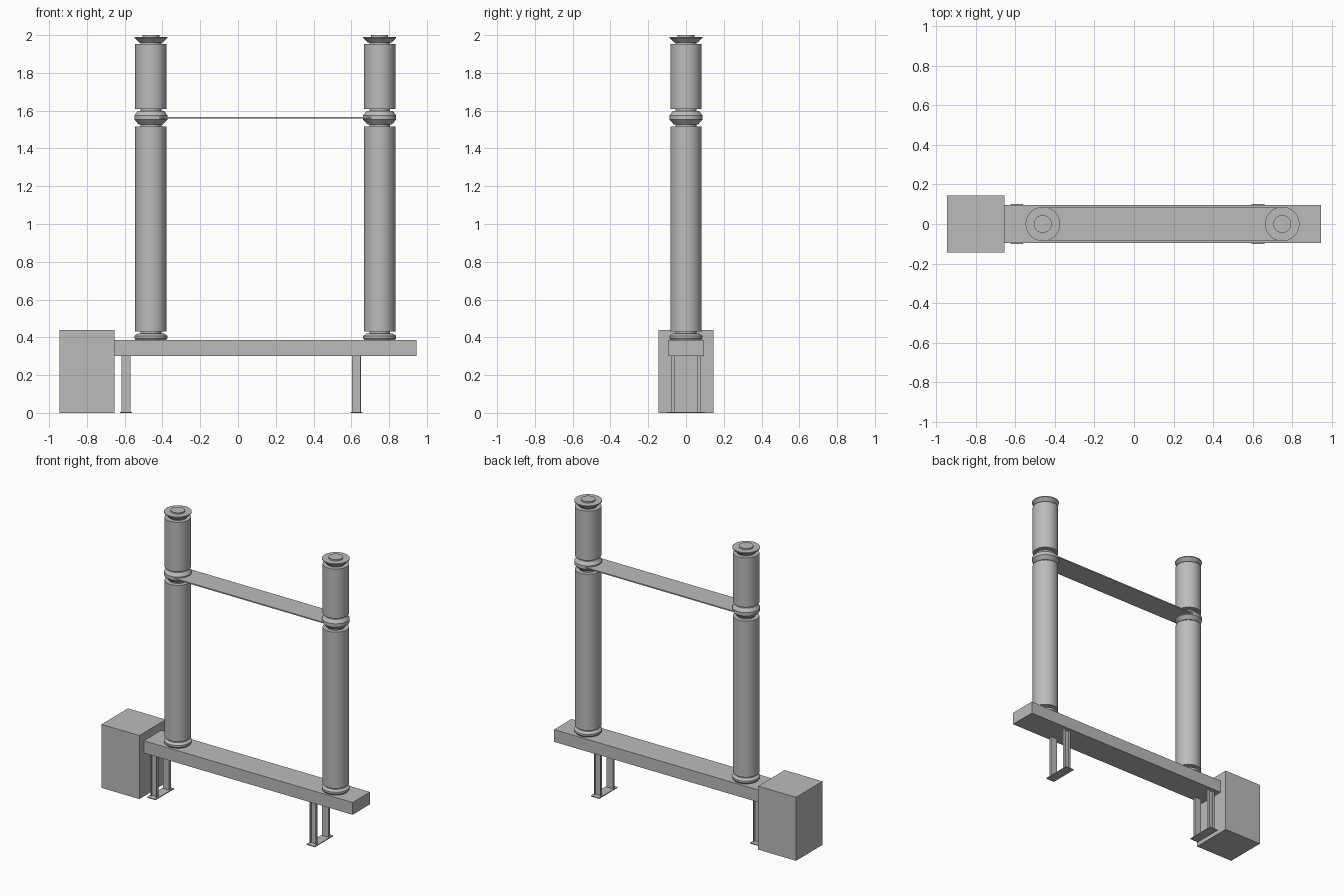
import bpy, bmesh, math
from mathutils import Matrix

cube = bpy.data.objects.get("Cube")
if cube:
    bpy.data.objects.remove(cube, do_unlink=True)

grey = bpy.data.materials.new("plain grey")
grey.use_nodes = True
grey.diffuse_color = (0.5, 0.5, 0.5, 1)
grey.node_tree.nodes["Principled BSDF"].inputs["Base Color"].default_value = (0.5, 0.5, 0.5, 1)


def finish(name, bm):
    mesh = bpy.data.meshes.new(name)
    bmesh.ops.recalc_face_normals(bm, faces=bm.faces)
    bm.to_mesh(mesh)
    bm.free()
    mesh.materials.append(grey)
    obj = bpy.data.objects.new(name, mesh)
    bpy.context.collection.objects.link(obj)
    return obj


def box(name, x, y, z):
    """Box from (low, high) ranges on each axis."""
    bm = bmesh.new()
    bmesh.ops.create_cube(bm, size=1)
    for v in bm.verts:
        for i, (low, high) in enumerate((x, y, z)):
            v.co[i] = high if v.co[i] > 0 else low
    return finish(name, bm)


def lathe(name, x, profile, sides=48):
    """Turned solid from (radius, height) points, bottom to top."""
    bm = bmesh.new()
    rings = []
    for r, z in profile:
        rings.append([bm.verts.new((x + r * math.cos(k * math.tau / sides),
                                    r * math.sin(k * math.tau / sides), z))
                      for k in range(sides)])
    for a, b in zip(rings, rings[1:]):
        for k in range(sides):
            n = (k + 1) % sides
            bm.faces.new((a[k], a[n], b[n], b[k]))
    bm.faces.new(rings[0])
    bm.faces.new(rings[-1])
    obj = finish(name, bm)
    bpy.ops.object.select_all(action='DESELECT')
    obj.select_set(True)
    bpy.context.view_layer.objects.active = obj
    bpy.ops.object.shade_smooth_by_angle(angle=math.radians(25))
    return obj


# Cabinet and main beam
box("control_cabinet", (-0.945, -0.655), (-0.145, 0.145), (0, 0.44))
box("base_beam", (-0.655, 0.945), (-0.095, 0.095), (0.30, 0.385))

# Insulator columns: foot, lower body, middle collar, upper body, cap
R, NECK = 0.083, 0.055
profile = [(0.08, 0.385), (0.087, 0.395), (0.087, 0.408), (0.07, 0.42), (NECK, 0.42),
           (NECK, 0.432), (R, 0.432), (R, 1.515), (NECK, 1.515), (NECK, 1.528),
           (0.065, 1.528), (0.087, 1.552), (0.087, 1.575), (0.07, 1.598), (NECK, 1.598),
           (NECK, 1.61), (R, 1.61), (R, 1.952), (NECK, 1.952), (NECK, 1.96),
           (0.062, 1.96), (0.087, 1.985), (0.087, 1.991), (0.045, 1.991), (0.045, 2.0)]
columns = {"right": -0.461, "left": 0.75}
for side, x in columns.items():
    lathe(side + "_column", x, profile)

# Flat plate joining the collars
box("linking_plate", (columns["right"], columns["left"]), (-0.083, 0.083), (1.559, 1.567))

# Support legs: a foot plate and a pair of channels opening outward
for side, x in {"right": -0.593, "left": 0.627}.items():
    box(side + "_foot_plate", (x - 0.032, x + 0.032), (-0.1, 0.1), (0, 0.006))
    for end, s in (("front", -1), ("back", 1)):
        name = side + "_" + end + "_leg"
        inner, web, outer = s * 0.06, s * 0.064, s * 0.077
        box(name + "_web", (x - 0.024, x + 0.024), sorted((inner, web)), (0.006, 0.30))
        for label, fx in (("_flange_a", x - 0.024), ("_flange_b", x + 0.02)):
            box(name + label, (fx, fx + 0.004), sorted((web, outer)), (0.006, 0.30))
